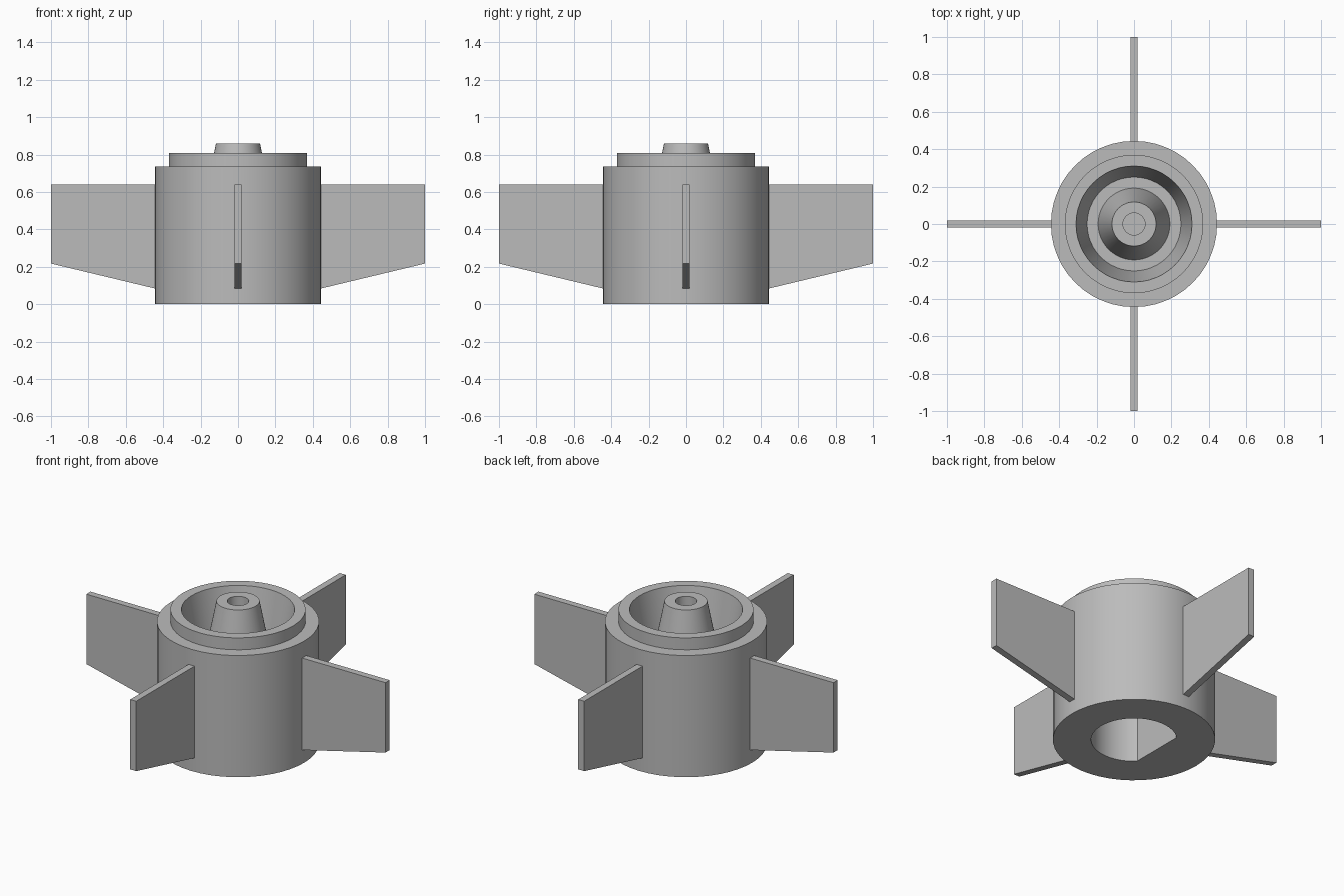
import bpy, bmesh, math
from mathutils import Matrix, Vector

SEGMENTS = 48
BORE_R, BORE_TOP, BORE_FLAT = 0.235, 0.36, -0.163

cube = bpy.data.objects.get("Cube")
if cube:
    bpy.data.objects.remove(cube, do_unlink=True)

grey = bpy.data.materials.new("plain grey")
grey.use_nodes = True
grey.diffuse_color = (0.5, 0.5, 0.5, 1)
grey.node_tree.nodes["Principled BSDF"].inputs["Base Color"].default_value = (0.5, 0.5, 0.5, 1)


def finish(bm, name):
    """Turn a bmesh into a shaded grey object."""
    bmesh.ops.recalc_face_normals(bm, faces=bm.faces)
    mesh = bpy.data.meshes.new(name)
    bm.to_mesh(mesh)
    bm.free()
    mesh.materials.append(grey)
    obj = bpy.data.objects.new(name, mesh)
    bpy.context.collection.objects.link(obj)
    bpy.ops.object.select_all(action="DESELECT")
    obj.select_set(True)
    bpy.context.view_layer.objects.active = obj
    bpy.ops.object.shade_smooth_by_angle(angle=math.radians(30))
    return obj


# Body: one turned profile (radius, height) from the bore ceiling to the nozzle hole
profile = [
    (0, BORE_TOP), (BORE_R, BORE_TOP), (BORE_R, 0),   # bore
    (0.444, 0), (0.444, 0.735), (0.37, 0.735),        # outer wall and shoulder
    (0.37, 0.807), (0.31, 0.807),                     # raised lip
    (0.251, 0.48), (0.192, 0.48),                     # bowl wall and floor
    (0.118, 0.858), (0.059, 0.858),                   # central cone
    (0.059, 0.62), (0, 0.62),                         # blind hole
]
bm = bmesh.new()
verts = [bm.verts.new((r, 0, z)) for r, z in profile]
edges = [bm.edges.new(pair) for pair in zip(verts, verts[1:])]
bmesh.ops.spin(bm, geom=verts + edges, cent=(0, 0, 0), axis=(0, 0, 1),
               angle=math.tau, steps=SEGMENTS)
bmesh.ops.remove_doubles(bm, verts=bm.verts, dist=0.0001)
# Flatten one side of the bore into a D shape
for v in bm.verts:
    if v.co.z < BORE_TOP + 0.01 and v.co.xy.length < BORE_R + 0.01:
        v.co.x = max(v.co.x, BORE_FLAT)
finish(bm, "body")

# Fins: a tapered plate repeated on four sides
outline = [(0.42, 0.078), (1, 0.217), (1, 0.639), (0.42, 0.639)]
for i, side in enumerate(("left", "back", "right", "front")):
    bm = bmesh.new()
    plate = bm.faces.new([bm.verts.new((x, -0.02, z)) for x, z in outline])
    extruded = bmesh.ops.extrude_face_region(bm, geom=[plate], use_keep_orig=True)
    moved = [g for g in extruded["geom"] if isinstance(g, bmesh.types.BMVert)]
    bmesh.ops.translate(bm, verts=moved, vec=Vector((0, 0.04, 0)))
    bm.transform(Matrix.Rotation(i * math.pi / 2, 4, "Z"))
    finish(bm, side + "_fin")
